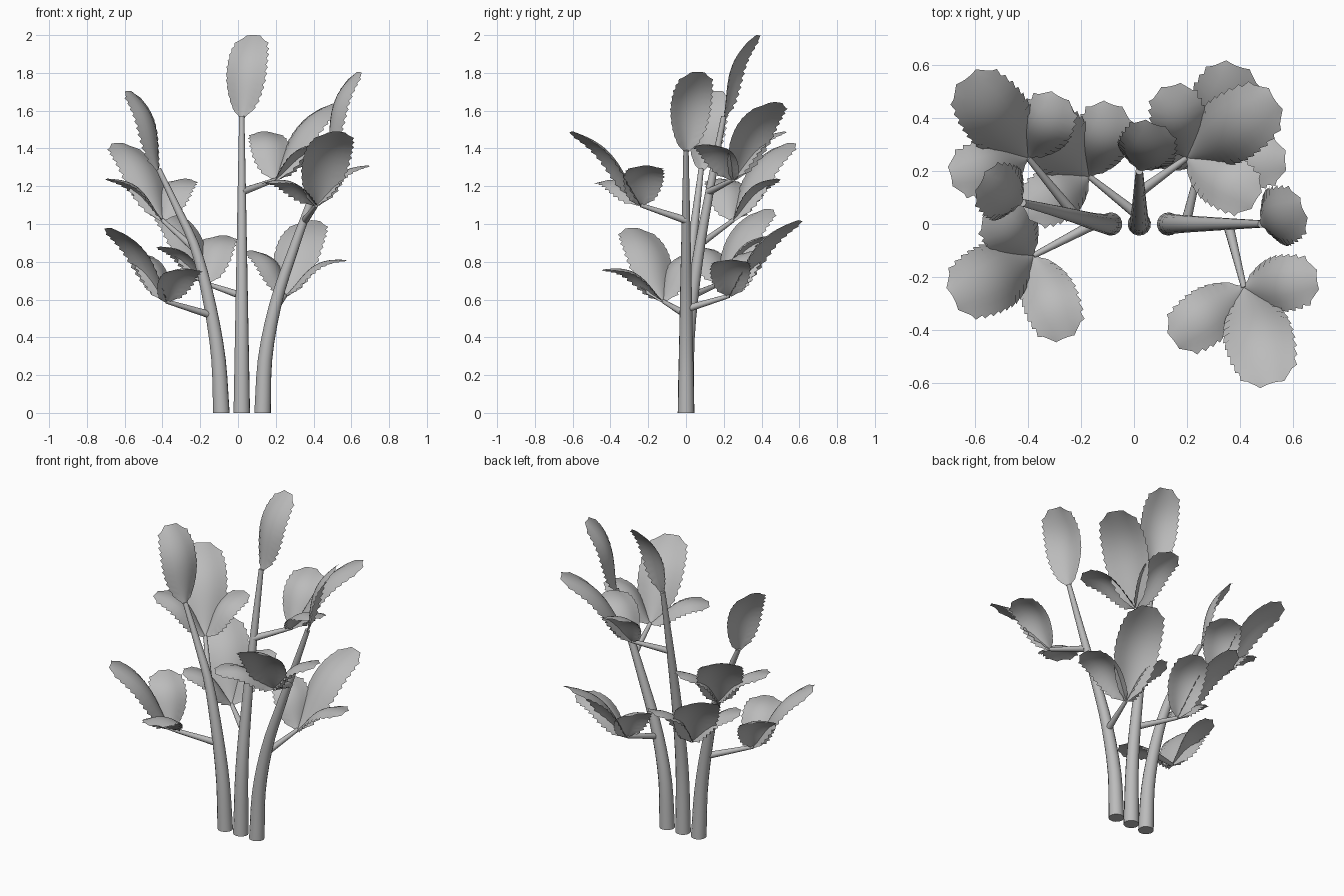
import bpy, bmesh, math
from mathutils import Vector

if "Cube" in bpy.data.objects:
    bpy.data.objects.remove(bpy.data.objects["Cube"])

grey = bpy.data.materials.new("plain_grey")
grey.diffuse_color = (0.5, 0.5, 0.5, 1)
grey.use_nodes = True
grey.node_tree.nodes["Principled BSDF"].inputs["Base Color"].default_value = grey.diffuse_color


def finish(name, bm):
    """Turn a bmesh into a smooth-shaded object."""
    me = bpy.data.meshes.new(name)
    bm.normal_update()
    for f in bm.faces:
        f.smooth = True
    bm.to_mesh(me)
    bm.free()
    me.materials.append(grey)
    ob = bpy.data.objects.new(name, me)
    bpy.context.collection.objects.link(ob)
    return ob


def spline(pts, t):
    """Catmull-Rom point at t in 0..1."""
    p = [Vector(q) for q in pts]
    p = [2 * p[0] - p[1]] + p + [2 * p[-1] - p[-2]]
    s = t * (len(pts) - 1)
    i = min(int(s), len(pts) - 2)
    u = s - i
    a, b, c, d = p[i:i + 4]
    return 0.5 * (2 * b + (c - a) * u + (2 * a - 5 * b + 4 * c - d) * u * u
                  + (3 * b - a - 3 * c + d) * u ** 3)


def tube(name, pts, r0, r1, sides=14, rows=16):
    """Tapered tube along a smooth path, capped at both ends."""
    bm = bmesh.new()
    rings = []
    for k in range(rows + 1):
        t = k / rows
        c = spline(pts, t)
        d = (spline(pts, min(t + .01, 1)) - spline(pts, max(t - .01, 0))).normalized()
        if k == 0 and pts[0][2] == 0:
            d = Vector((0, 0, 1))
        u = d.cross(Vector((0.31, 0.95, 0))).normalized()
        v = d.cross(u)
        r = r0 + (r1 - r0) * t
        rings.append([bm.verts.new(c + r * (u * math.cos(a) + v * math.sin(a)))
                      for a in (2 * math.pi * j / sides for j in range(sides))])
    for a, b in zip(rings, rings[1:]):
        for j in range(sides):
            n = (j + 1) % sides
            bm.faces.new((a[j], a[n], b[n], b[j]))
    bm.faces.new(rings[0][::-1])
    bm.faces.new(rings[-1])
    bmesh.ops.recalc_face_normals(bm, faces=bm.faces)
    ob = finish(name, bm)
    ob.data.set_sharp_from_angle(angle=math.radians(50))


# half-width of the leaf from stalk to blunt tip
OUTLINE = [(0, .12), (.08, .38), (.18, .64), (.3, .84), (.45, .98), (.6, 1),
           (.75, .95), (.87, .82), (.95, .62), (1, .4)]


def half_width(t):
    for a, b in zip(OUTLINE, OUTLINE[1:]):
        if t <= b[0]:
            return a[1] + (b[1] - a[1]) * (t - a[0]) / (b[0] - a[0])
    return OUTLINE[-1][1]


def leaf(name, base, tip, width, arch=0.14, droop=0.36, teeth=13, cols=8):
    """Arched sheet with drooping sides and a saw-tooth rim."""
    base, tip = Vector(base), Vector(tip)
    d = tip - base
    side = Vector((0, 0, 1)).cross(d).normalized()
    up = d.normalized().cross(side)
    bm = bmesh.new()
    grid = []
    rows = teeth * 2
    for k in range(rows + 1):
        t = k / rows
        # the blade rises first and bends over near the tip
        bend = arch * d.length * math.sin(math.pi * t ** 1.3)
        c = base + d * t + up * bend
        w = width * half_width(t)
        row = []
        for j in range(cols + 1):
            s = 2 * j / cols - 1
            tooth = 0
            if abs(s) == 1 and .06 < t < .93:
                tooth = .019 if k % 2 else -.009
            off = s * w + math.copysign(tooth, s)
            drop = droop * (w * s * s + tooth) * (1 - .5 * t * t)
            row.append(bm.verts.new(c + side * off - up * drop
                                    + d.normalized() * max(tooth, 0) * .5))
        grid.append(row)
    for a, b in zip(grid, grid[1:]):
        for j in range(cols):
            bm.faces.new((a[j], a[j + 1], b[j + 1], b[j]))
    finish(name, bm)


# three main stems, each ending in an upright leaf
stems = {
    "left": [(-.088, 0, 0), (-.105, 0, .3), (-.155, .01, .6), (-.225, .03, .87),
             (-.32, .055, 1.08), (-.42, .08, 1.29)],
    "centre": [(.02, 0, 0), (.02, .01, .4), (.02, .06, .8), (.02, .13, 1.2), (.02, .2, 1.57)],
    "right": [(.13, 0, 0), (.145, 0, .3), (.205, 0, .6), (.295, 0, .87),
              (.385, 0, 1.12), (.48, 0, 1.39)],
}
for n, p in stems.items():
    tube(n + "_stem", p, .044, .014)
leaf("centre_top_leaf", (.02, .2, 1.56), (.08, .375, 2.0), .097, .12)
leaf("left_top_leaf", (-.42, .08, 1.28), (-.575, .16, 1.705), .097, .12)
leaf("right_top_leaf", (.475, 0, 1.38), (.635, .06, 1.805), .1, .12)

# side branches: stem joint, leaf joint, middle leaf tip, two outer leaf tips
clusters = {
    "front_right": ((.355, 0, 1.02), (.415, -.24, 1.10),
                    (.52, -.60, 1.49), (.69, -.21, 1.31), (.15, -.44, 1.22)),
    "upper_back": ((.02, .12, 1.17), (.20, .25, 1.235),
                   (.53, .47, 1.645), (.14, .52, 1.49), (.46, .09, 1.42)),
    "lower_right": ((.195, 0, .55), (.25, .23, .62),
                    (.39, .595, 1.02), (.57, .24, .81), (.07, .37, .86)),
    "upper_left": ((-.22, .03, .86), (-.40, .25, 1.02),
                   (-.63, .55, 1.43), (-.28, .48, 1.24), (-.69, .18, 1.24)),
    "lower_left": ((-.15, 0, .52), (-.38, -.12, .59),
                   (-.68, -.28, .98), (-.26, -.43, .76), (-.54, .05, .85)),
    "lower_back": ((.02, .03, .62), (-.17, .18, .685),
                   (-.40, .43, 1.08), (-.08, .45, .94), (-.41, .05, .88)),
}
for n, (root, joint, middle, outer_a, outer_b) in clusters.items():
    mid = (Vector(root) + Vector(joint)) / 2
    tube(n + "_branch", [root, tuple(mid), joint], .02, .011, 10, 8)
    leaf(n + "_middle_leaf", joint, middle, .117, .12)
    leaf(n + "_outer_leaf_a", joint, outer_a, .092, .16, teeth=11)
    leaf(n + "_outer_leaf_b", joint, outer_b, .092, .16, teeth=11)
